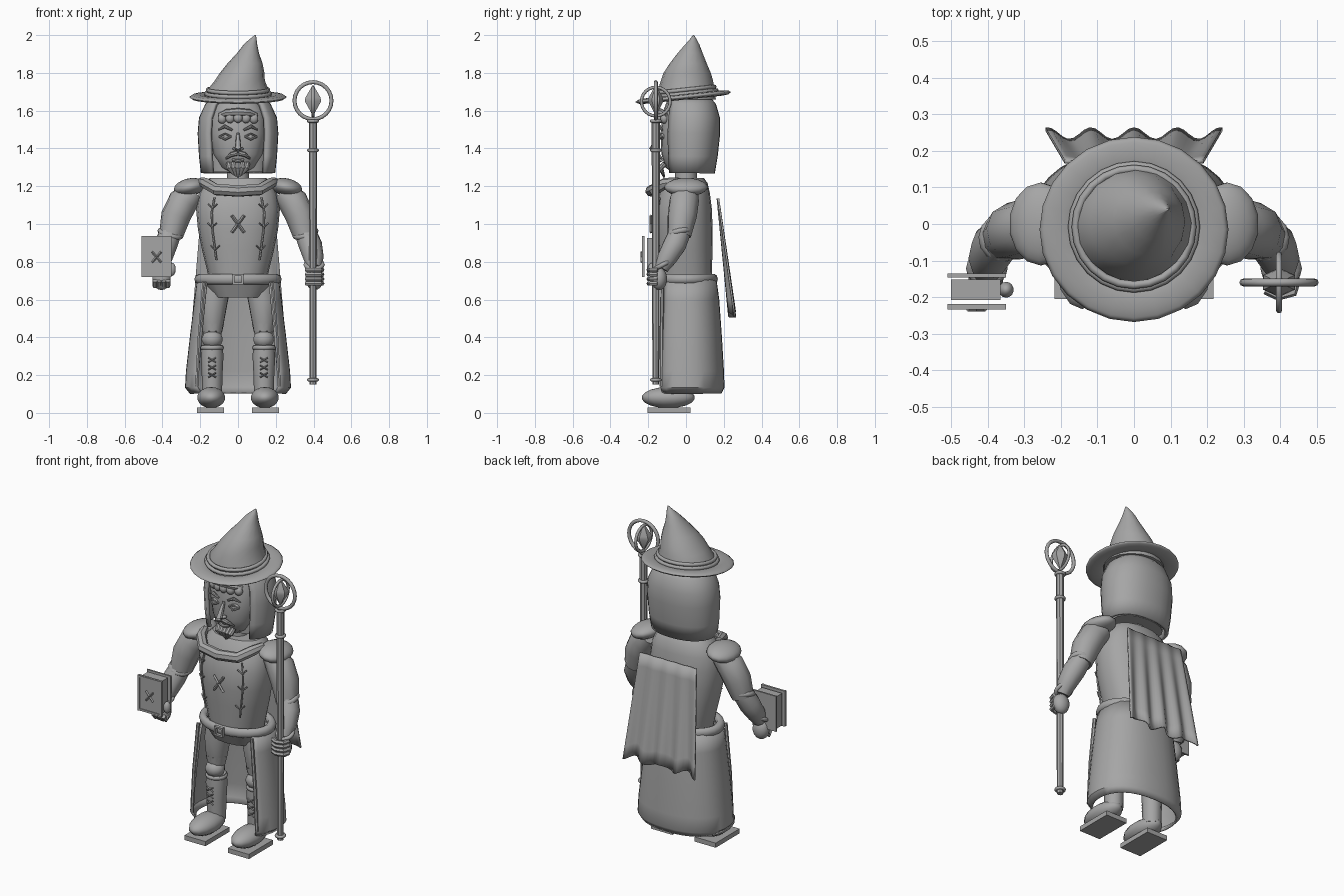
import bpy, bmesh, math
from math import sin, cos, pi, radians
from mathutils import Vector

grey = bpy.data.materials.new("stone_grey")
grey.diffuse_color = (0.38, 0.38, 0.38, 1)


def finish(ob, name, angle=40):
    ob.name = name
    ob.data.materials.clear()
    ob.data.materials.append(grey)
    bpy.ops.object.select_all(action='DESELECT')
    ob.select_set(True)
    bpy.context.view_layer.objects.active = ob
    bpy.ops.object.shade_smooth_by_angle(angle=radians(angle))
    return ob


def new_object(name, bm):
    bmesh.ops.recalc_face_normals(bm, faces=bm.faces)
    me = bpy.data.meshes.new(name)
    bm.to_mesh(me)
    bm.free()
    ob = bpy.data.objects.new(name, me)
    bpy.context.collection.objects.link(ob)
    return ob


def spow(v, p):
    return math.copysign(abs(v) ** p, v)


def loft(name, rings, sides=18, power=1.0, gap=0, thick=0):
    """Stack of ellipses (cx, cy, z, rx, ry); gap opens the front into a thin shell."""
    bm = bmesh.new()
    rows = []
    n = sides + 1 if gap else sides
    for cx, cy, z, rx, ry in rings:
        row = []
        for i in range(n):
            a = radians(gap) + (2 * pi - 2 * radians(gap)) * i / sides
            row.append(bm.verts.new((cx + rx * spow(sin(a), power),
                                     cy - ry * spow(cos(a), power), z)))
        rows.append(row)
    for r, s in zip(rows, rows[1:]):
        for i in range(n - 1 if gap else n):
            j = (i + 1) % n
            bm.faces.new((r[i], r[j], s[j], s[i]))
    if not gap:
        bm.faces.new(rows[0])
        bm.faces.new(rows[-1])
    ob = new_object(name, bm)
    if thick:
        m = ob.modifiers.new("thickness", 'SOLIDIFY')
        m.thickness, m.offset = thick, 0
    return finish(ob, name)


def tube(name, pts, radii, cyclic=False, res=2):
    """Round sweep through points with one radius or a radius per point."""
    cu = bpy.data.curves.new(name, 'CURVE')
    cu.dimensions, cu.bevel_depth, cu.bevel_resolution, cu.use_fill_caps = '3D', 1, res, True
    sp = cu.splines.new('POLY')
    sp.points.add(len(pts) - 1)
    for i, p in enumerate(pts):
        sp.points[i].co = (*p, 1)
        sp.points[i].radius = radii if isinstance(radii, float) else radii[i]
    sp.use_cyclic_u = cyclic
    ob = bpy.data.objects.new(name, cu)
    bpy.context.collection.objects.link(ob)
    bpy.ops.object.select_all(action='DESELECT')
    ob.select_set(True)
    bpy.context.view_layer.objects.active = ob
    bpy.ops.object.convert(target='MESH')
    return finish(bpy.context.object, name)


def ball(name, loc, size, rot=(0, 0, 0), seg=14, rings=9):
    bpy.ops.mesh.primitive_uv_sphere_add(segments=seg, ring_count=rings, location=loc, rotation=rot)
    bpy.context.object.scale = size
    return finish(bpy.context.object, name)


def box(name, loc, size, rot=(0, 0, 0)):
    bpy.ops.mesh.primitive_cube_add(size=1, location=loc, rotation=rot)
    bpy.context.object.scale = size
    return finish(bpy.context.object, name)


def ring(name, loc, R, r, rot=(0, 0, 0), scale=(1, 1, 1), seg=24):
    bpy.ops.mesh.primitive_torus_add(major_segments=seg, minor_segments=8, major_radius=R,
                                     minor_radius=r, location=loc, rotation=rot)
    bpy.context.object.scale = scale
    return finish(bpy.context.object, name, 60)


def cross(name, x, y, z, w, h, r):
    for s in (-1, 1):
        tube(name, [(x - w, y, z - s * h), (x + w, y, z + s * h)], r, res=0)


# Hat: bent cone, band rings and tilted brim
loft("hat_cone", [(0, 0, 1.66, .172, .158), (0, .002, 1.71, .162, .15), (.01, .005, 1.76, .132, .138),
                  (.022, .006, 1.80, .118, .125), (.037, .012, 1.85, .093, .098), (.053, .022, 1.905, .058, .066),
                  (.066, .033, 1.95, .036, .038), (.078, .038, 1.975, .021, .02), (.092, .04, 2.0, .003, .003)], 16)
tilt = (radians(6), 0, 0)
ring("hat_brim", (0, -.015, 1.672), .208, .048, tilt, (1.01, .995, .3))
ring("hat_band_upper", (0, -.008, 1.71), .16, .011, tilt)
ring("hat_band_lower", (0, -.008, 1.69), .17, .011, tilt)

# Head, hair and neck
loft("neck", [(0, 0, 1.17, .06, .06), (0, 0, 1.32, .058, .058)], 12)
loft("head", [(0, -.02, 1.27, .05, .05), (0, -.02, 1.30, .09, .09), (0, -.015, 1.37, .13, .115),
              (0, -.01, 1.48, .15, .125), (0, 0, 1.60, .145, .12), (0, 0, 1.68, .10, .09)], 18, .85)
loft("hair", [(0, .015, 1.27, .187, .128), (0, .018, 1.36, .197, .14), (0, .022, 1.48, .204, .149),
              (0, .024, 1.56, .197, .146), (0, .02, 1.63, .165, .13), (0, .01, 1.68, .11, .10)],
     22, .9, 43, .02)
loft("hair_back", [(0, .03, 1.275, .16, .098), (0, .035, 1.48, .18, .122), (0, .03, 1.66, .13, .10)], 18)
tube("fringe_roll", [(-.10, -.10, 1.575), (-.06, -.13, 1.588), (0, -.14, 1.592), (.06, -.13, 1.588),
                     (.10, -.10, 1.575)], [.012, .02, .022, .02, .012])
for i in range(5):
    k = i - 2
    ball("fringe_lock", (k * .042, -.138 + .006 * k * k, 1.562 - .002 * abs(k)), (.025, .022, .027), seg=10, rings=7)

# Face features
for s in (-1, 1):
    ball("eye", (.068 * s, -.128, 1.463), (.027, .014, .017), (0, 0, .25 * s))
    ball("pupil", (.068 * s, -.141, 1.463), (.01, .005, .011), seg=8, rings=6)
    for z in (1.478, 1.447):
        tube("eyelid", [(.036 * s, -.136, 1.462), (.068 * s, -.145, z), (.10 * s, -.125, 1.462)], .005)
    tube("eyebrow", [(.03 * s, -.142, 1.497), (.07 * s, -.142, 1.517), (.105 * s, -.125, 1.498)],
         [.006, .01, .004])
    tube("moustache", [(.004 * s, -.15, 1.375), (.035 * s, -.15, 1.368), (.065 * s, -.128, 1.345)],
         [.013, .013, .004])
    ball("nostril", (.017 * s, -.155, 1.398), (.012, .016, .01), seg=8, rings=6)
tube("nose", [(0, -.135, 1.48), (0, -.16, 1.43), (0, -.178, 1.402), (0, -.15, 1.385)],
     [.008, .014, .018, .008])
tube("lower_lip", [(-.03, -.13, 1.338), (0, -.14, 1.334), (.03, -.13, 1.338)], .009)
for i in range(5):
    k = i - 2
    tube("beard_strand", [(.025 * k, -.112, 1.32), (.022 * k, -.135, 1.295), (.009 * k, -.115, 1.245 + .006 * abs(k))],
         [.014, .016, .004])

# Torso with front stitching
loft("torso", [(0, -.005, .69, .15, .14), (0, -.007, .76, .165, .145), (0, -.01, .86, .19, .15),
               (0, -.015, .97, .212, .156), (0, -.016, 1.08, .222, .153), (0, -.008, 1.16, .208, .135),
               (0, 0, 1.215, .18, .115), (0, 0, 1.243, .15, .095)], 20, .88)
cross("chest_cross", 0, -.186, 1.0, .033, .045, .008)
for s in (-1, 1):
    seam = [(.125 * s, -.14, 1.14), (.14 * s, -.15, 1.06), (.135 * s, -.152, .96), (.115 * s, -.145, .81)]
    tube("chest_seam", seam, .006, res=1)
    for x, z in ((.135, 1.09), (.138, .99), (.122, .87)):
        tube("seam_stitch", [((x - .025) * s, -.162, z + .015), (x * s, -.154, z - .008),
                             ((x + .022) * s, -.142, z + .015)], .004, res=0)

# Rolled collar dipping at the front
tube("collar", [(-.195, -.04, 1.225), (-.17, -.11, 1.215), (-.115, -.168, 1.182), (0, -.185, 1.175),
                (.115, -.168, 1.182), (.17, -.11, 1.215), (.195, -.04, 1.225)],
     [.022, .03, .031, .031, .031, .03, .022])

# Belt, buckle and hip cloth
ring("belt", (0, -.003, .708), 1, .13, scale=(.205, .152, .215), seg=24)
for dx, dz, w, h in ((-.023, 0, .01, .056), (.023, 0, .01, .056), (0, .023, .056, .01), (0, -.023, .056, .01)):
    box("buckle", (dx, -.18, .708 + dz), (w, .02, h))
loft("hip_cloth", [(0, -.01, .61, .13, .10), (0, -.01, .69, .185, .14)], 18, .8)

# Open-fronted robe skirt
loft("robe_skirt", [(0, .003, .105, .25, .18), (0, .003, .135, .275, .195), (0, .002, .22, .27, .193),
                    (0, 0, .42, .247, .183), (0, 0, .60, .225, .17), (0, 0, .71, .21, .155)],
     24, .88, 49, .012)
for s in (-1, 1):
    tube("robe_edge", [(.218 * s, -.13, .14), (.205 * s, -.13, .40), (.18 * s, -.125, .69)], .01, res=1)

# Wavy cape hanging from the back
bm = bmesh.new()
N, M = 32, 8
grid = []
for j in range(M + 1):
    t = j / M
    row = []
    for i in range(N + 1):
        u = 2 * i / N - 1
        wave = cos(u * 4.1 * pi) * (.002 + .014 * t)
        row.append(bm.verts.new(((.19 + .052 * t) * u, .174 + .075 * t + wave,
                                 1.135 - .615 * t + .015 * t * cos(u * 9))))
    grid.append(row)
for a, b in zip(grid, grid[1:]):
    for i in range(N):
        bm.faces.new((a[i], a[i + 1], b[i + 1], b[i]))
cape = new_object("cape", bm)
cape.modifiers.new("thickness", 'SOLIDIFY').thickness = .01
finish(cape, "cape")

# Legs, boots and arms mirrored left to right
for s in (-1, 1):
    tube("thigh", [(.115 * s, 0, .68), (.13 * s, -.01, .58), (.135 * s, -.01, .48), (.135 * s, -.01, .40)],
         [.08, .076, .063, .045], res=3)
    tube("trouser_cuff", [(.135 * s, -.012, .47), (.135 * s, -.014, .43)], [.06, .052], res=3)
    ball("knee", (.136 * s, -.025, .39), (.056, .055, .05))
    tube("boot_shaft", [(.137 * s, -.01, .36), (.137 * s, -.01, .30), (.137 * s, -.01, .2), (.137 * s, -.01, .08)],
         [.056, .06, .055, .052], res=3)
    ring("boot_cuff", (.137 * s, -.01, .345), .05, .013, seg=16)
    for z in (.20, .24, .28):
        cross("boot_lace", .137 * s, -.073, z, .02, .012, .004)
    ball("shoe", (.142 * s, -.094, .081), (.076, .141, .056))
    box("sole", (.146 * s, -.09, .014), (.142, .23, .028))

    ball("shoulder_pad", (.255 * s, 0, 1.195), (.088, .115, .047), (0, .2 * s, 0))
    tube("upper_arm", [(.24 * s, 0, 1.17), (.29 * s, -.01, 1.12), (.33 * s, -.02, 1.04), (.355 * s, -.035, .94)],
         [.065, .08, .079, .064], res=3)
    ring("elbow_cuff", (.357 * s, -.035, .95), .055, .016, (.25, .25 * -s, 0), seg=14)
    tube("forearm", [(.355 * s, -.03, .96), (.383 * s, -.06, .89), (.40 * s, -.10, .82), (.405 * s, -.13, .765)],
         [.058, .063, .054, .038], res=3)
    ring("wrist_cuff", (.403 * s, -.122, .785), .045, .012, (.5, 0, 0), seg=14)
    ball("hand", (.405 * s, -.142, .71), (.05, .042, .06))

# Fingers wrapping the staff, and the hand under the book
for i in range(4):
    z = .685 + i * .024
    tube("staff_finger", [(.445, -.15, z), (.435, -.187, z), (.395, -.197, z), (.36, -.18, z)], .013, res=1)
    tube("book_finger", [(-.44 + i * .023, -.14, .71), (-.44 + i * .023, -.165, .672),
                         (-.44 + i * .023, -.185, .70)], .013, res=1)
ball("book_thumb", (-.35, -.18, .76), (.021, .022, .035))

# Book with two covers, pages, raised frame and cross
box("book_pages", (-.433, -.18, .828), (.135, .055, .195))
for y in (-.141, -.224):
    box("book_cover", (-.431, y, .828), (.16, .01, .215))
for k in (-1, 1):
    box("book_frame_side", (-.431 + k * .074, -.23, .828), (.012, .008, .215))
    box("book_frame_end", (-.431, -.23, .828 + k * .1), (.15, .008, .012))
cross("book_cross", -.431, -.234, .825, .024, .028, .006)

# Staff with collars, two crossed hoops and a crystal
X, Y = .397, -.16
tube("staff_shaft", [(X, Y, .15), (X, Y, 1.545)], [.018, .022], res=2)
for z in (.175, 1.39, 1.545):
    ring("staff_collar", (X, Y, z), .023, .009, seg=14)
ring("hoop_wide", (X, Y, 1.653), .098, .0105, (pi / 2, 0, 0))
ring("hoop_side", (X, Y, 1.648), .076, .0085, (0, pi / 2, 0))
loft("crystal", [(X, Y, 1.575, .002, .002), (X, Y, 1.65, .05, .04), (X, Y, 1.67, .046, .037),
                 (X, Y, 1.735, .002, .002)], 6)
